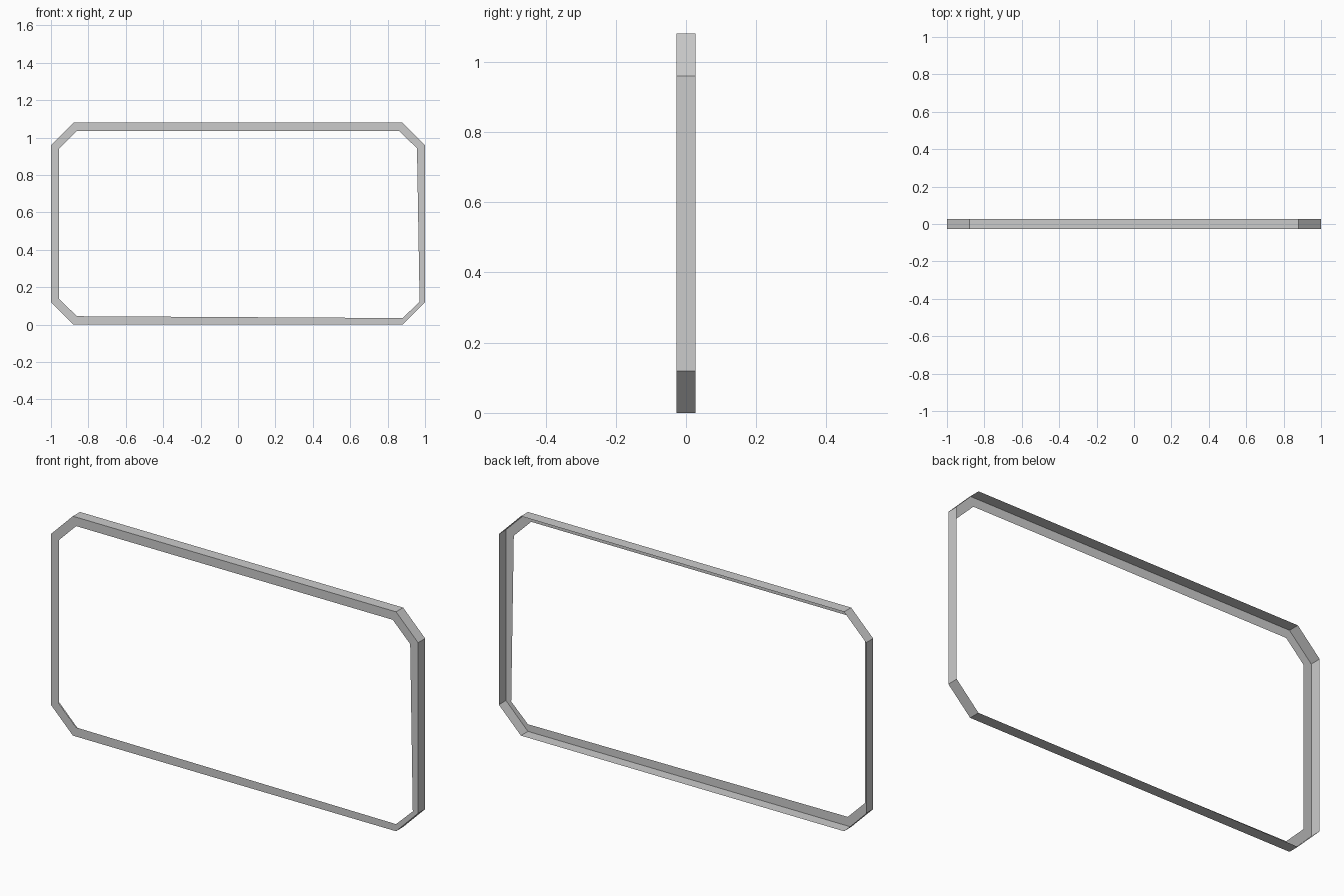
import bpy

if "Cube" in bpy.data.objects:
    bpy.data.objects.remove(bpy.data.objects["Cube"])

FRONT, BACK = -0.0275, 0.0275

# Chamfered outline and the slightly uneven opening, counter-clockwise seen from the front
outer = [(-0.88, 0), (0.88, 0), (1, 0.12), (1, 0.96),
         (0.88, 1.08), (-0.88, 1.08), (-1, 0.96), (-1, 0.12)]
inner = [(-0.862, 0.045), (0.88, 0.035), (0.971, 0.122), (0.957, 0.942),
         (0.862, 1.036), (-0.862, 1.036), (-0.956, 0.942), (-0.956, 0.138)]
n = len(outer)


def ring(points, y):
    return [(x, y, z) for x, z in points]


# Open L-section frame: a flat front rim plus the outer wall, no back or inner wall
verts = ring(inner, FRONT) + ring(outer, FRONT) + ring(outer, BACK)
faces = []
for i in range(n):
    j = (i + 1) % n
    faces.append((i, n + i, n + j, j))                          # front rim
    faces.append((n + i, 2 * n + i, 2 * n + j, n + j))          # outer wall

mesh = bpy.data.meshes.new("window_frame")
mesh.from_pydata(verts, [], faces)
mesh.update()
frame = bpy.data.objects.new("window_frame", mesh)
bpy.context.collection.objects.link(frame)
